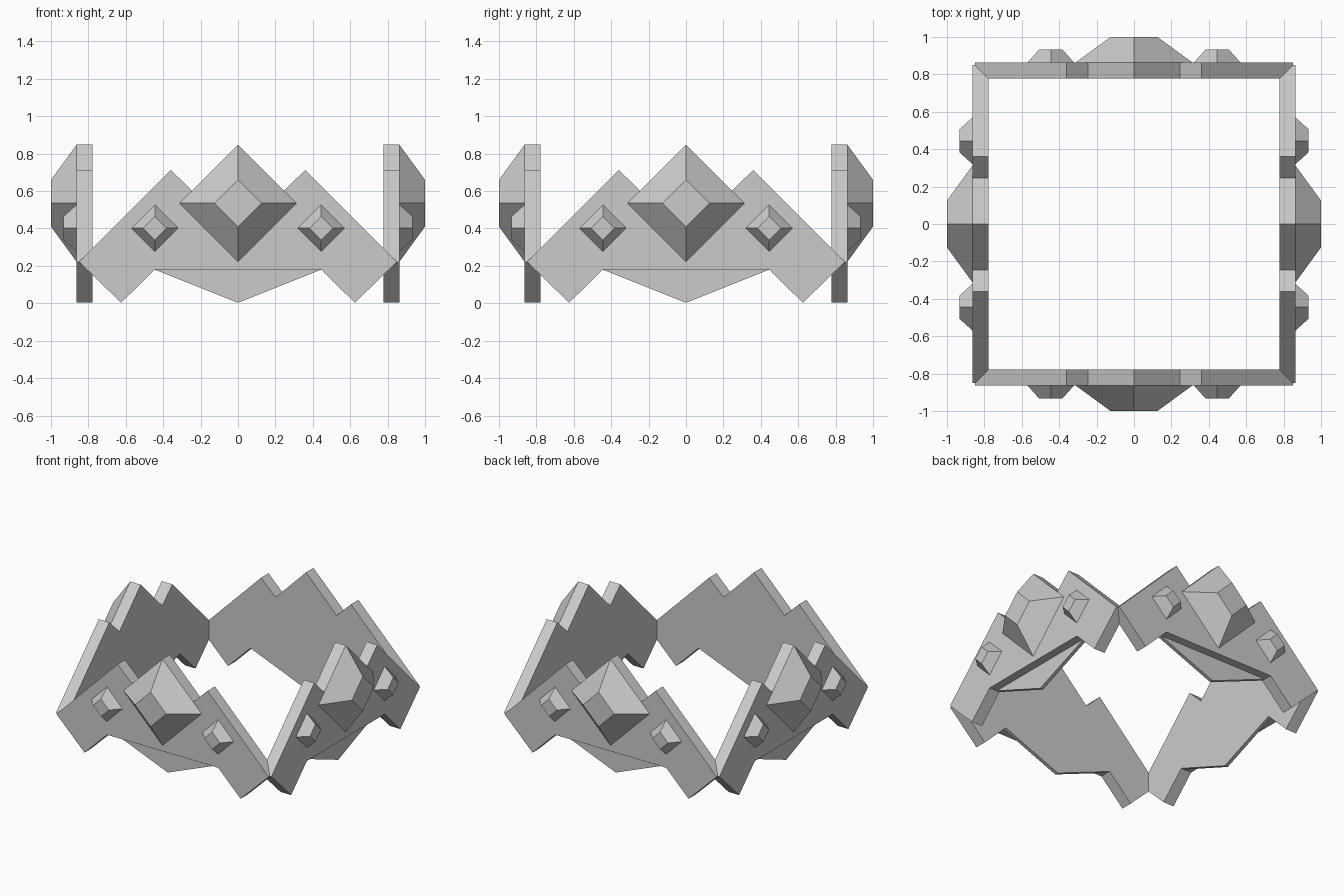
import bpy
import bmesh
import math
from mathutils import Matrix

cube = bpy.data.objects.get("Cube")
if cube:
    bpy.data.objects.remove(cube, do_unlink=True)

# One plain grey for the whole crown
GREY = (0.6, 0.6, 0.6, 1.0)
metal = bpy.data.materials.new("plain grey")
metal.use_nodes = True
metal.diffuse_color = GREY
metal.node_tree.nodes["Principled BSDF"].inputs["Base Color"].default_value = GREY

INNER, OUTER = 0.778, 0.863


def loft(name, back, front, depth_back, depth_front, turn):
    """Solid between two matching (x, z) outlines, turned about z."""
    bm = bmesh.new()
    a = [bm.verts.new((x, -depth_back, z)) for x, z in back]
    b = [bm.verts.new((x, -depth_front, z)) for x, z in front]
    bm.faces.new(a)
    bm.faces.new(b)
    for i in range(len(a)):
        j = (i + 1) % len(a)
        bm.faces.new((a[i], a[j], b[j], b[i]))
    bm.transform(Matrix.Rotation(turn, 4, "Z"))
    bmesh.ops.recalc_face_normals(bm, faces=bm.faces)
    mesh = bpy.data.meshes.new(name)
    bm.to_mesh(mesh)
    bm.free()
    mesh.materials.append(metal)
    obj = bpy.data.objects.new(name, mesh)
    bpy.context.collection.objects.link(obj)
    return obj


def diamond(cx, cz, r):
    return [(cx + r, cz), (cx, cz + r), (cx - r, cz), (cx, cz - r)]


def gem(name, cx, cz, base, top, height, turn):
    loft(name, diamond(cx, cz, base), diamond(cx, cz, top), OUTER, OUTER + height, turn)


# Stepped panel outline: half is drawn, then mirrored
half = [(0.245, 0.602), (0.36, 0.713), (0.85, 0.222), (0.625, 0.003), (0.445, 0.18)]
panel = [(0, 0.848)] + half + [(-x, z) for x, z in reversed(half)]
pendant = [(0.445, 0.18), (0, 0.003), (-0.445, 0.18)]

# Four equal sides
for k, side in enumerate(("front", "left", "back", "right")):
    turn = k * math.pi / 2
    loft(side + "_panel", panel, panel, INNER, OUTER, turn)
    # Thin lower point, flush with the inside of the panel
    loft(side + "_lower_point", pendant, pendant, INNER, INNER + 0.025, turn)
    gem(side + "_large_gem", 0, 0.535, 0.313, 0.125, 0.137, turn)
    for sx, label in ((1, "a"), (-1, "b")):
        gem(side + "_small_gem_" + label, sx * 0.445, 0.402, 0.125, 0.063, 0.069, turn)
